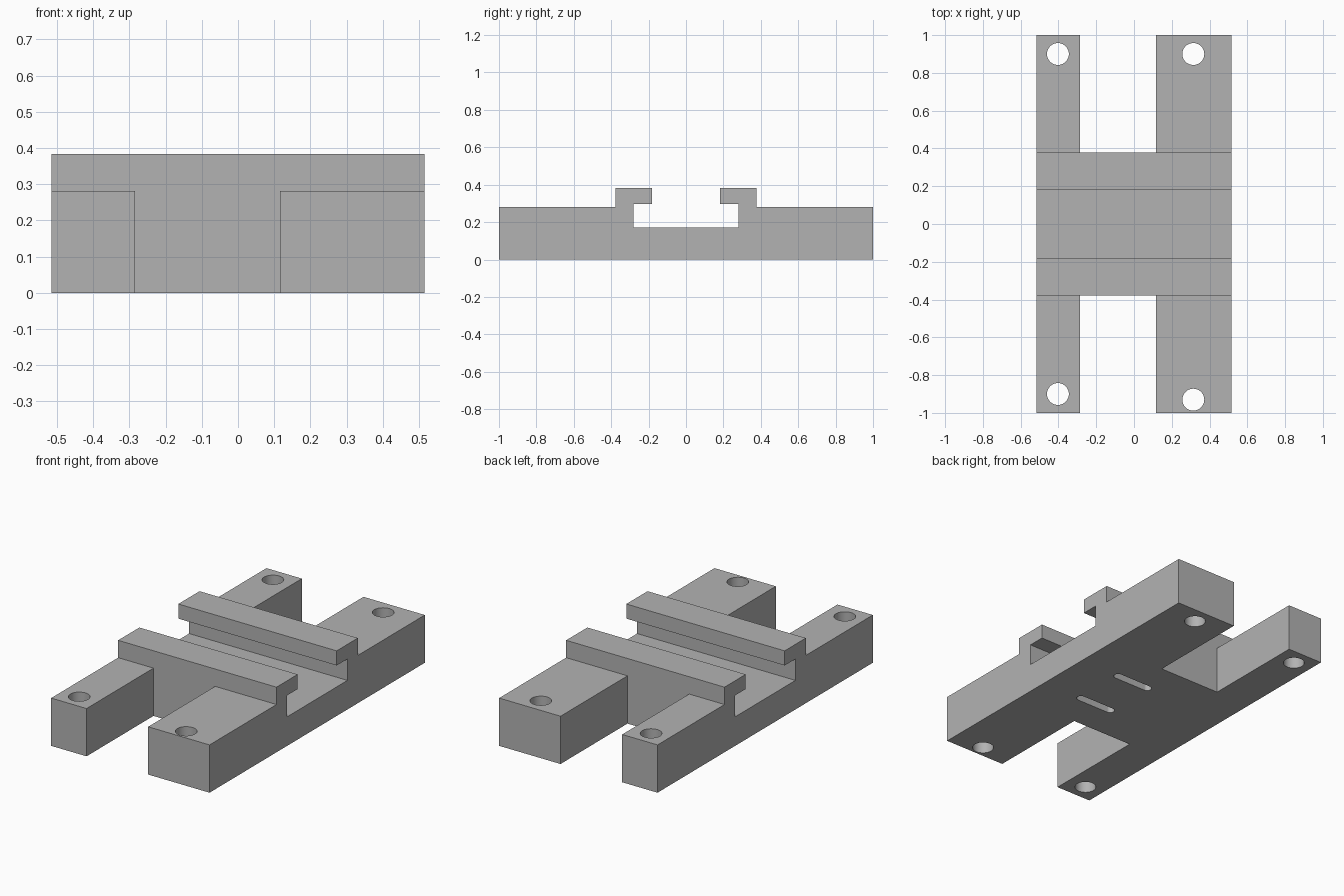
import bpy
import bmesh
import math

cube = bpy.data.objects.get("Cube")
if cube:
    bpy.data.objects.remove(cube, do_unlink=True)

HALF_WIDTH = 0.515
RAIL = 0.378     # outer face of the rails
LEG_TOP = 0.281

grey = bpy.data.materials.new("plain grey")
grey.use_nodes = True
grey.diffuse_color = (0.45, 0.45, 0.45, 1)
grey.node_tree.nodes["Principled BSDF"].inputs["Base Color"].default_value = (0.45, 0.45, 0.45, 1)


def prism(name, points, offset):
    """Extrude a closed outline along the offset vector."""
    bm = bmesh.new()
    face = bm.faces.new([bm.verts.new(p) for p in points])
    top = bmesh.ops.extrude_face_region(bm, geom=[face])
    verts = [v for v in top["geom"] if isinstance(v, bmesh.types.BMVert)]
    bmesh.ops.translate(bm, verts=verts, vec=offset)
    bmesh.ops.recalc_face_normals(bm, faces=bm.faces[:])
    mesh = bpy.data.meshes.new(name)
    bm.to_mesh(mesh)
    bm.free()
    mesh.materials.append(grey)
    obj = bpy.data.objects.new(name, mesh)
    bpy.context.collection.objects.link(obj)
    return obj


def slot_outline(x, y, z, radius, straight=0.0, steps=24):
    """Circle, or a rounded slot stretched along x."""
    points = []
    for side in (1, -1):
        for i in range(steps + 1 if straight else steps):
            a = math.pi * (i / steps - 0.5) + (0 if side > 0 else math.pi)
            points.append((x + side * straight / 2 + radius * math.cos(a),
                           y + radius * math.sin(a), z))
    return points


# Base with two hooked rails, as one cross-section run across the width
half = [(1, 0), (1, LEG_TOP), (RAIL, LEG_TOP), (RAIL, 0.383), (0.181, 0.383),
        (0.181, 0.297), (0.281, 0.297), (0.281, 0.171)]
section = half + [(-y, z) for y, z in reversed(half)]
bracket = prism("rail_bracket", [(-HALF_WIDTH, y, z) for y, z in section],
                (2 * HALF_WIDTH, 0, 0))

cutters = []

# Open gaps between the legs at both ends
for s in (1, -1):
    outline = [(x, y, -0.1) for x, y in ((-0.285, s * RAIL), (0.116, s * RAIL),
                                         (0.116, s * 1.2), (-0.285, s * 1.2))]
    cutters.append(prism("gap_cutter", outline, (0, 0, 0.6)))

# Screw holes through the legs
for x, y in ((-0.403, 0.9), (0.314, 0.9), (-0.403, -0.9), (0.314, -0.93)):
    cutters.append(prism("hole_cutter", slot_outline(x, y, -0.1, 0.058), (0, 0, 0.6)))

# Blind slots in the underside
for y in (0.16, -0.16):
    cutters.append(prism("slot_cutter", slot_outline(0.144, y, -0.1, 0.025, 0.21),
                         (0, 0, 0.2)))

for cutter in cutters:
    cutter.hide_render = True
    mod = bracket.modifiers.new("cut", 'BOOLEAN')
    mod.operation = 'DIFFERENCE'
    mod.solver = 'EXACT'
    mod.object = cutter

# Bake the cuts and drop the cutters
bpy.context.view_layer.update()
graph = bpy.context.evaluated_depsgraph_get()
baked = bpy.data.meshes.new_from_object(bracket.evaluated_get(graph))
bracket.modifiers.clear()
bracket.data = baked
for cutter in cutters:
    bpy.data.objects.remove(cutter, do_unlink=True)

bpy.ops.object.select_all(action='DESELECT')
bracket.select_set(True)
bpy.context.view_layer.objects.active = bracket
bpy.ops.object.shade_smooth_by_angle(angle=math.radians(30))
